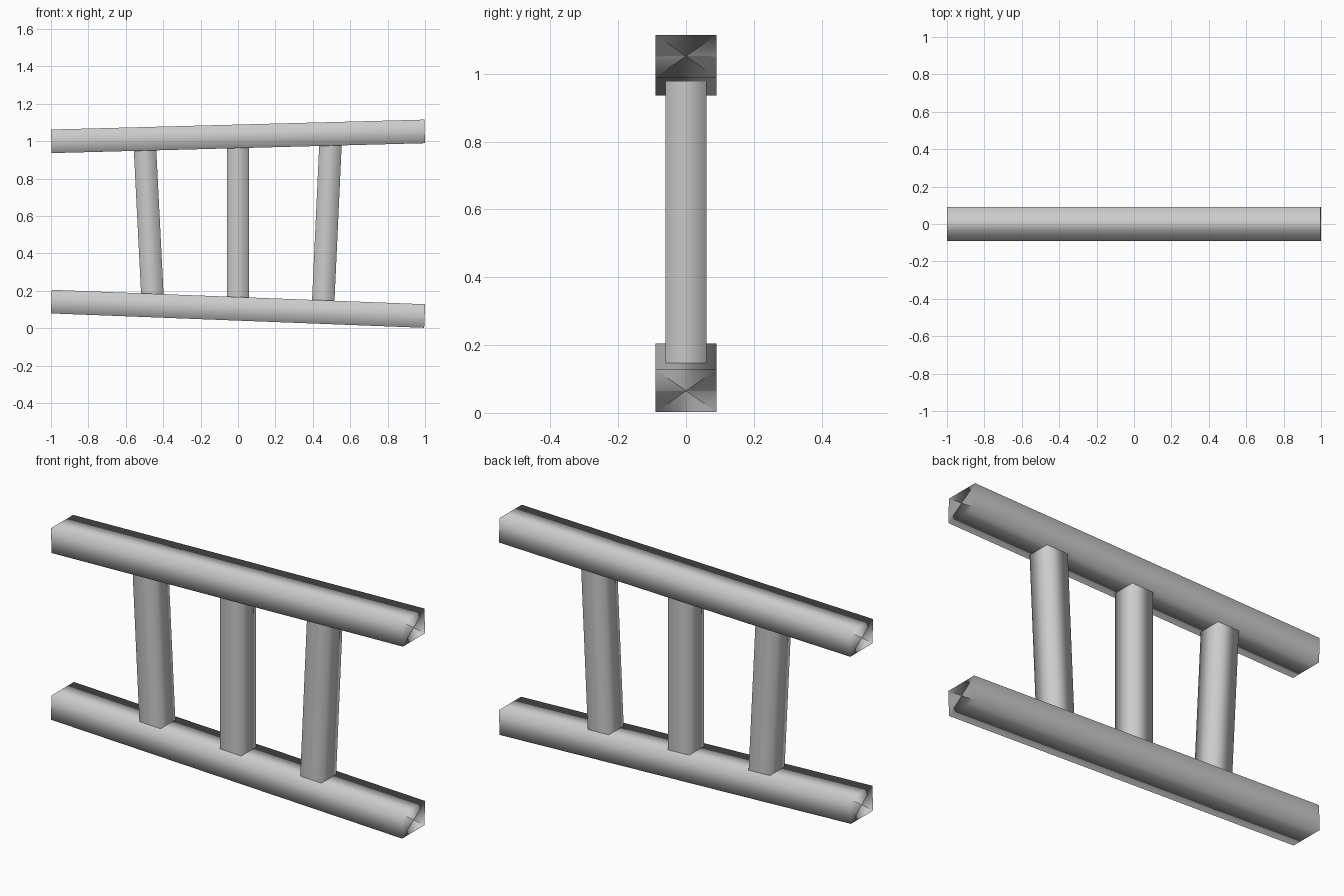
import bpy
from mathutils import Matrix, Vector

if "Cube" in bpy.data.objects:
    bpy.data.objects.remove(bpy.data.objects["Cube"])


def beam(name, start, end, width, depth):
    """Four-sided bar from start to end (x, z); width in plane, depth along y."""
    a, b = Vector((start[0], 0, start[1])), Vector((end[0], 0, end[1]))
    axis = (b - a).normalized()
    side = Vector((0, 1, 0))
    across = axis.cross(side)
    corners = [across * (sx * width / 2) + side * (sy * depth / 2)
               for sx, sy in ((1, 1), (-1, 1), (-1, -1), (1, -1))]
    verts = [a + c for c in corners] + [b + c for c in corners] + [a, b]
    faces = []
    for i in range(4):
        j = (i + 1) % 4
        faces += [(j, i, i + 4, j + 4), (i, j, 8), (j + 4, i + 4, 9)]
    mesh = bpy.data.meshes.new(name)
    mesh.from_pydata(verts, [], faces)
    # make sure faces point outwards
    mid = (a + b) / 2
    if (mesh.polygons[0].center - mid).dot(mesh.polygons[0].normal) < 0:
        mesh.flip_normals()
    mesh.polygons.foreach_set("use_smooth", [True] * len(mesh.polygons))
    # rounded shading: normals point away from the bar's axis
    normals = []
    for poly in mesh.polygons:
        for v in poly.vertices:
            if v < 8:
                n = corners[v % 4]
            else:
                n = sum((corners[k % 4] for k in poly.vertices if k < 8), Vector())
            normals.append(n.normalized())
    mesh.normals_split_custom_set(normals)
    obj = bpy.data.objects.new(name, mesh)
    bpy.context.collection.objects.link(obj)
    return obj


# rails
beam("top_rail", (-0.998, 0.999), (0.998, 1.052), 0.126, 0.18)
beam("bottom_rail", (-0.998, 0.142), (0.998, 0.065), 0.126, 0.18)

# uprights, ending inside the rails
for name, x_low, x_high in (("left_post", -0.455, -0.5),
                            ("middle_post", 0.0, 0.0),
                            ("right_post", 0.453, 0.497)):
    low = 0.1035 - 0.0386 * x_low
    high = 1.0255 + 0.0266 * x_high
    beam(name, (x_low, low), (x_high, high), 0.12, 0.12)
